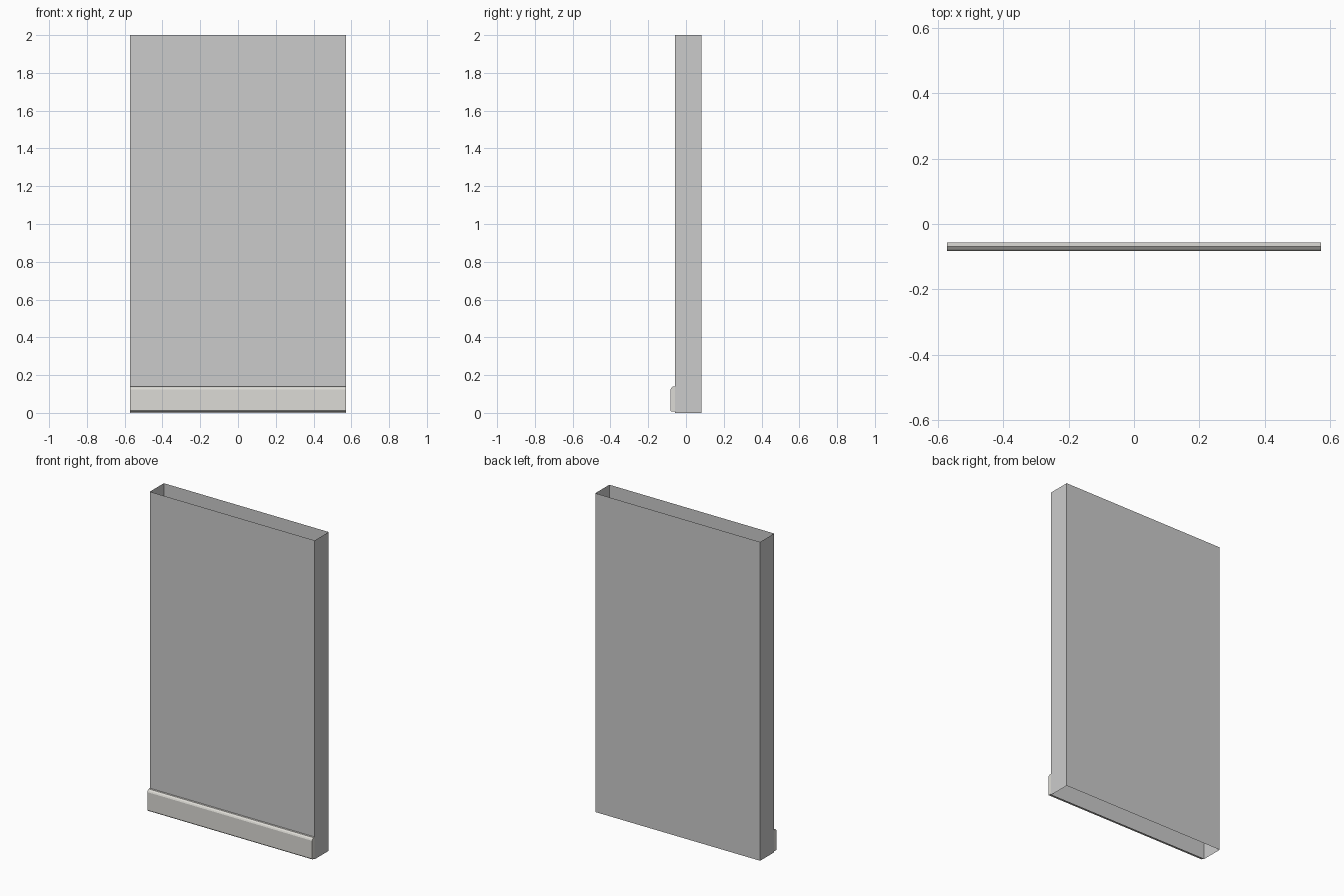
import bpy, bmesh

if "Cube" in bpy.data.objects:
    bpy.data.objects.remove(bpy.data.objects["Cube"])

HALF_W = 0.572          # half the panel length along x
FRONT, BACK = -0.057, 0.082
HEIGHT = 2.0


def make_object(name, bm):
    bmesh.ops.recalc_face_normals(bm, faces=bm.faces)
    mesh = bpy.data.meshes.new(name)
    bm.to_mesh(mesh)
    bm.free()
    obj = bpy.data.objects.new(name, mesh)
    bpy.context.collection.objects.link(obj)
    return obj


def extrude_profile(name, points, offset, keep_caps):
    """Sweep a closed profile by an offset, with or without its end faces."""
    bm = bmesh.new()
    start = [bm.verts.new(p) for p in points]
    end = [bm.verts.new([a + b for a, b in zip(p, offset)]) for p in points]
    n = len(points)
    for i in range(n):
        j = (i + 1) % n
        bm.faces.new((start[i], start[j], end[j], end[i]))
    if keep_caps:
        bm.faces.new(start)
        bm.faces.new(end)
    return make_object(name, bm)


# Wall panel: thin-skinned shell, open at top and bottom
outline = [(-HALF_W, FRONT, 0), (HALF_W, FRONT, 0),
           (HALF_W, BACK, 0), (-HALF_W, BACK, 0)]
extrude_profile("wall_panel", outline, (0, 0, HEIGHT), False)

# Skirting board: solid strip with a sloped top front edge
section = [(FRONT, 0.007), (-0.078, 0.007), (-0.082, 0.012),
           (-0.082, 0.125), (-0.078, 0.133), (-0.069, 0.14), (FRONT, 0.14)]
skirting = extrude_profile("skirting_board",
                           [(-HALF_W, y, z) for y, z in section],
                           (2 * HALF_W, 0, 0), True)
paint = bpy.data.materials.new("warm_grey_paint")
paint.diffuse_color = (0.72, 0.71, 0.67, 1)
paint.use_nodes = True
paint.node_tree.nodes["Principled BSDF"].inputs["Base Color"].default_value = paint.diffuse_color
skirting.data.materials.append(paint)
